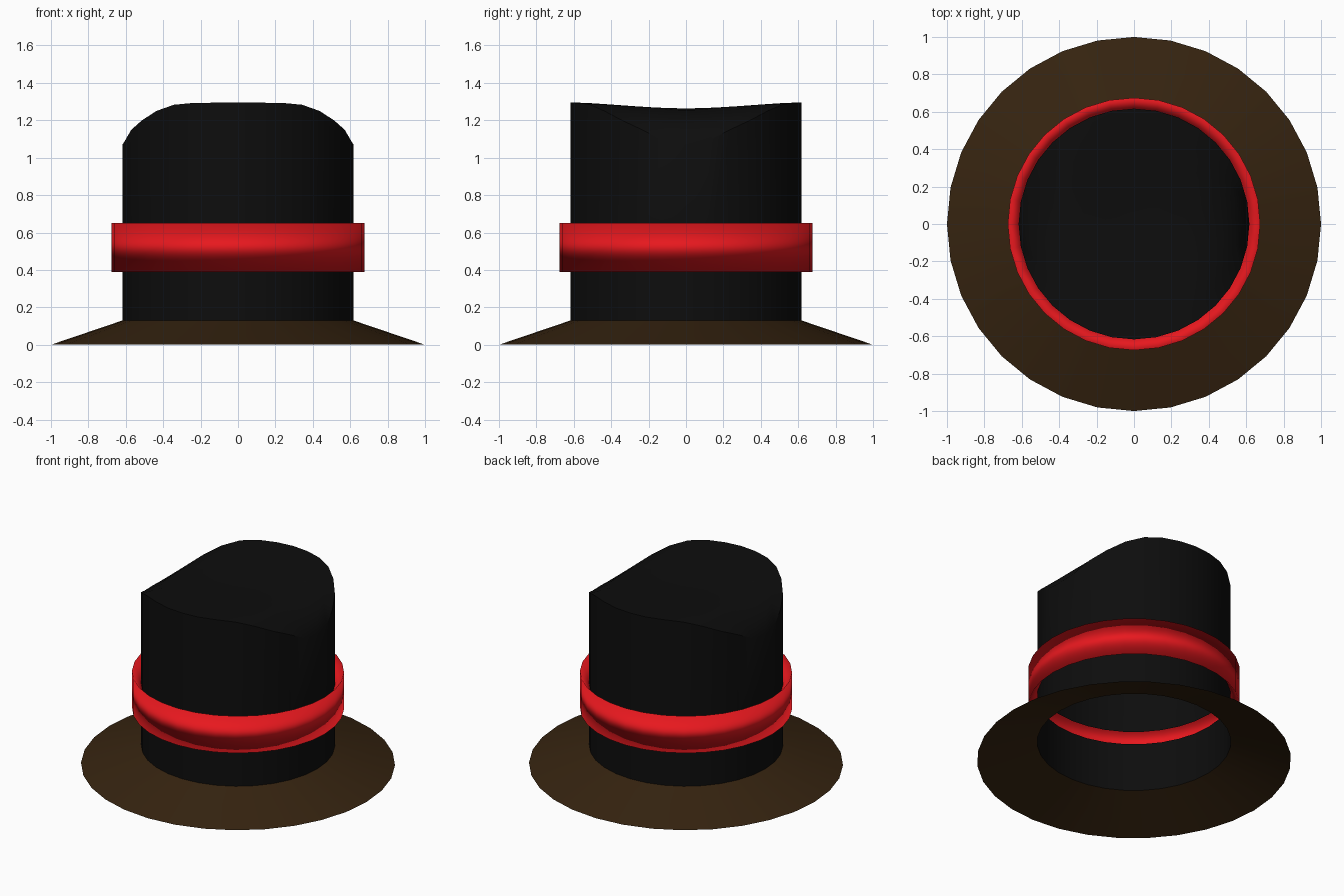
import bpy, bmesh
from math import sin, cos, tau

if "Cube" in bpy.data.objects:
    bpy.data.objects.remove(bpy.data.objects["Cube"])

SIDES = 32
R = 0.617  # crown radius


def material(name, rgb):
    m = bpy.data.materials.new(name)
    m.diffuse_color = (*rgb, 1)
    m.use_nodes = True
    m.node_tree.nodes["Principled BSDF"].inputs["Base Color"].default_value = m.diffuse_color
    return m


black = material("black_felt", (0.004, 0.004, 0.004))
brown = material("brown_felt", (0.036, 0.017, 0.005))
red = material("red_ribbon", (0.8, 0.009, 0.013))


def ring(bm, r, height):
    """Circle of vertices; height is a number or a function of (x, y)."""
    verts = []
    for i in range(SIDES):
        a = tau * i / SIDES
        x, y = r * cos(a), r * sin(a)
        verts.append(bm.verts.new((x, y, height(x, y) if callable(height) else height)))
    return verts


def lathe(name, profile, mat, tip=None, angle=0.7):
    """Sweep (radius, height) rings upward, optionally closed to a tip point."""
    bm = bmesh.new()
    rings = [ring(bm, r, h) for r, h in profile]
    for lo, hi in zip(rings, rings[1:]):
        for i in range(SIDES):
            j = (i + 1) % SIDES
            bm.faces.new((lo[i], lo[j], hi[j], hi[i]))
    if tip is not None:
        top = bm.verts.new((0, 0, tip))
        for i in range(SIDES):
            bm.faces.new((rings[-1][i], rings[-1][(i + 1) % SIDES], top))
    mesh = bpy.data.meshes.new(name)
    bm.to_mesh(mesh)
    bm.free()
    mesh.materials.append(mat)
    obj = bpy.data.objects.new(name, mesh)
    bpy.context.collection.objects.link(obj)
    bpy.ops.object.select_all(action='DESELECT')
    obj.select_set(True)
    bpy.context.view_layer.objects.active = obj
    bpy.ops.object.shade_smooth_by_angle(angle=angle)
    return obj


# Arched top: height falls away to the left and right
ARCH = [(0, 1.295), (0.24, 1.293), (0.343, 1.283), (0.436, 1.25),
        (0.513, 1.20), (0.57, 1.15), (0.605, 1.09), (0.618, 1.07)]


def arch(x, y):
    x = abs(x)
    dip = 0.04 * max(0, 1 - (x * x + y * y) / R ** 2) ** 2
    for (x0, z0), (x1, z1) in zip(ARCH, ARCH[1:]):
        if x <= x1:
            return z0 + (z1 - z0) * (x - x0) / (x1 - x0) - dip
    return ARCH[-1][1]


# Sloping open brim
lathe("brim", [(1.0, 0), (R, 0.13)], brown)

# Crown wall below the ribbon
lathe("crown_lower", [(R, 0.13), (R, 0.47)], black)

# Hollow ribbon, flared from a narrow strip of the crown
lathe("ribbon_band", [(R, 0.47), (0.675, 0.39), (0.675, 0.65), (R, 0.56)], red, angle=3.14)

# Crown wall above the ribbon, with its arched top
cap = [(R * f, arch) for f in (1, 0.9, 0.78, 0.62, 0.45, 0.25)]
lathe("crown_upper", [(R, 0.56)] + cap, black, tip=arch(0, 0))
